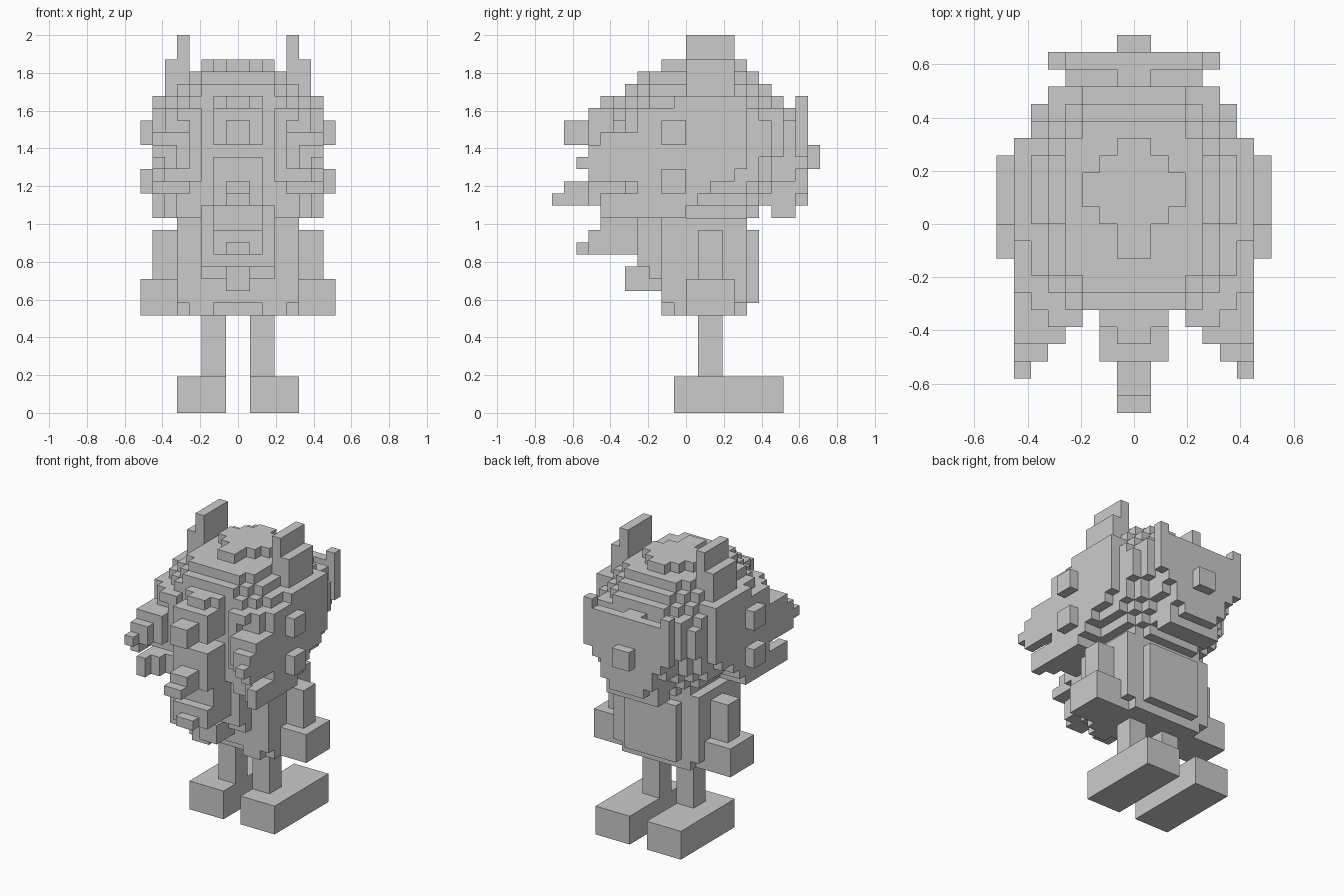
import bpy, bmesh, math
from mathutils import Vector

if "Cube" in bpy.data.objects:
    bpy.data.objects.remove(bpy.data.objects["Cube"])

U = 2 / 31  # one block
grey = bpy.data.materials.new("light_grey")
grey.diffuse_color = (0.6, 0.6, 0.6, 1)
grey.use_nodes = True
grey.node_tree.nodes["Principled BSDF"].inputs["Base Color"].default_value = grey.diffuse_color
parts = {}


def box(x0, x1, y0, y1, z0, z1, mirror=False):
    cells = {(x, y, z) for x in range(x0, x1) for y in range(y0, y1) for z in range(z0, z1)}
    if mirror:
        cells |= {(-1 - x, y, z) for x, y, z in cells}
    return cells


def wide(w, y0, y1, z0, z1):
    """Box centred on x = 0."""
    return box(-w, w, y0, y1, z0, z1)


def ball(cy, cz, r):
    return {(x, y, z) for x, y, z in box(-8, 8, -11, 11, 8, 31)
            if (x + .5) ** 2 + (y + .5 - cy) ** 2 + (z + .5 - cz) ** 2 <= r * r}


# Feet, legs, arms and hands
parts["feet"] = box(1, 5, -1, 8, 0, 3, True)
parts["legs"] = box(1, 3, 1, 3, 3, 8, True)
parts["arms"] = box(5, 7, 1, 3, 11, 15, True)
parts["hands"] = box(5, 8, 0, 4, 8, 11, True)

# Torso with trimmed bottom corners and a belly plate
torso = wide(5, -2, 5, 9, 16) | wide(5, -1, 4, 8, 9) | wide(4, 4, 5, 8, 9)
torso |= box(2, 4, -2, -1, 8, 9, True)
parts["torso"] = torso
parts["belly"] = wide(3, 5, 6, 9, 15)

# Head: round skull and stepped forehead
head = ball(2, 22, 7)
head |= wide(6, 2, 6, 22, 25) | wide(6, 2, 7, 21, 24)
head |= wide(5, 2, 8, 21, 25) | wide(4, 2, 9, 19, 24)
parts["head"] = head

# Face: eye mask, muzzle, chin and nose
parts["eye_mask"] = wide(5, 9, 10, 21, 25) | box(4, 5, 9, 10, 25, 26, True)
parts["muzzle"] = wide(4, 9, 10, 20, 21) | wide(3, 6, 10, 18, 20) | wide(3, 6, 9, 17, 18) | wide(2, 9, 10, 17, 18)
parts["chin"] = wide(3, 7, 9, 16, 17)
parts["nose"] = wide(1, 10, 11, 20, 22)

# Ears
parts["ears"] = box(4, 6, 0, 4, 25, 29, True) | box(4, 5, 0, 4, 29, 31, True)

# Hair shell over the back of the head, side sheets cut on a diagonal
hair = {c for c in ball(0, 22, 7) if c[2] < 28 and -6 <= c[1] < 2}
hair = {c for c in hair if c[1] >= -5 or abs(c[0] + .5) > 3} | wide(1, -2, 1, 28, 29)
for y in range(-4, 5):
    low = 16 if y < 0 else 17 + y - (y > 2)
    hair |= box(5, 7, y, y + 1, low, 26 if y > -2 else 25, True)
parts["hair"] = hair

# Central quills, one above another: (half width, back, bottom, top)
centre = set()
for w, back, z0, z1 in [(2, -6, 24, 26), (1, -7, 25, 26), (3, -5, 22, 25), (2, -8, 22, 25),
                        (1, -10, 22, 24), (3, -5, 17, 22), (2, -8, 17, 21), (1, -10, 17, 19),
                        (1, -11, 17, 18), (3, -4, 12, 17), (3, -3, 11, 12), (2, -7, 13, 17),
                        (2, -8, 13, 15), (1, -9, 13, 14), (1, -5, 10, 12)]:
    centre |= wide(w, back, 0, z0, z1)
parts["centre_quills"] = centre

# Side quills, narrowing outward and backward: (inner x, outer x, back, bottom, top)
side = set()
for x0, x1, back, z0, z1 in [(4, 6, -5, 23, 25), (3, 5, -6, 24, 25),
                             (3, 7, -5, 19, 23), (3, 7, -6, 19, 22), (4, 7, -7, 20, 23),
                             (5, 7, -8, 20, 22), (6, 7, -8, 19, 22), (6, 7, -9, 20, 21),
                             (3, 7, -5, 16, 18), (5, 7, -6, 16, 18), (6, 7, -7, 16, 18)]:
    side |= box(x0, x1, back, 0, z0, z1, True)
parts["side_quills"] = side

# Small knobs on the sides of the head
parts["side_knobs"] = box(7, 8, -2, 0, 18, 20, True) | box(7, 8, -2, 0, 22, 24, True)

# Mesh only the outer skin of each part
solid = set().union(*parts.values())
done = set()
for name, cells in parts.items():
    cells = cells - done
    done |= cells
    bm = bmesh.new()
    verts = {}
    for c in cells:
        for axis in range(3):
            for step in (0, 1):
                n = list(c)
                n[axis] += 2 * step - 1
                if tuple(n) in solid:
                    continue
                a, b = (axis + 1) % 3, (axis + 2) % 3
                ring = []
                for da, db in ((0, 0), (1, 0), (1, 1), (0, 1)):
                    p = list(c)
                    p[axis] += step
                    p[a] += da
                    p[b] += db
                    p = tuple(p)
                    if p not in verts:
                        verts[p] = bm.verts.new(Vector(p) * U)
                    ring.append(verts[p])
                bm.faces.new(ring if step else ring[::-1])
    bmesh.ops.dissolve_limit(bm, angle_limit=math.radians(1), verts=bm.verts, edges=bm.edges)
    mesh = bpy.data.meshes.new(name)
    bm.to_mesh(mesh)
    bm.free()
    mesh.materials.append(grey)
    bpy.context.collection.objects.link(bpy.data.objects.new(name, mesh))
